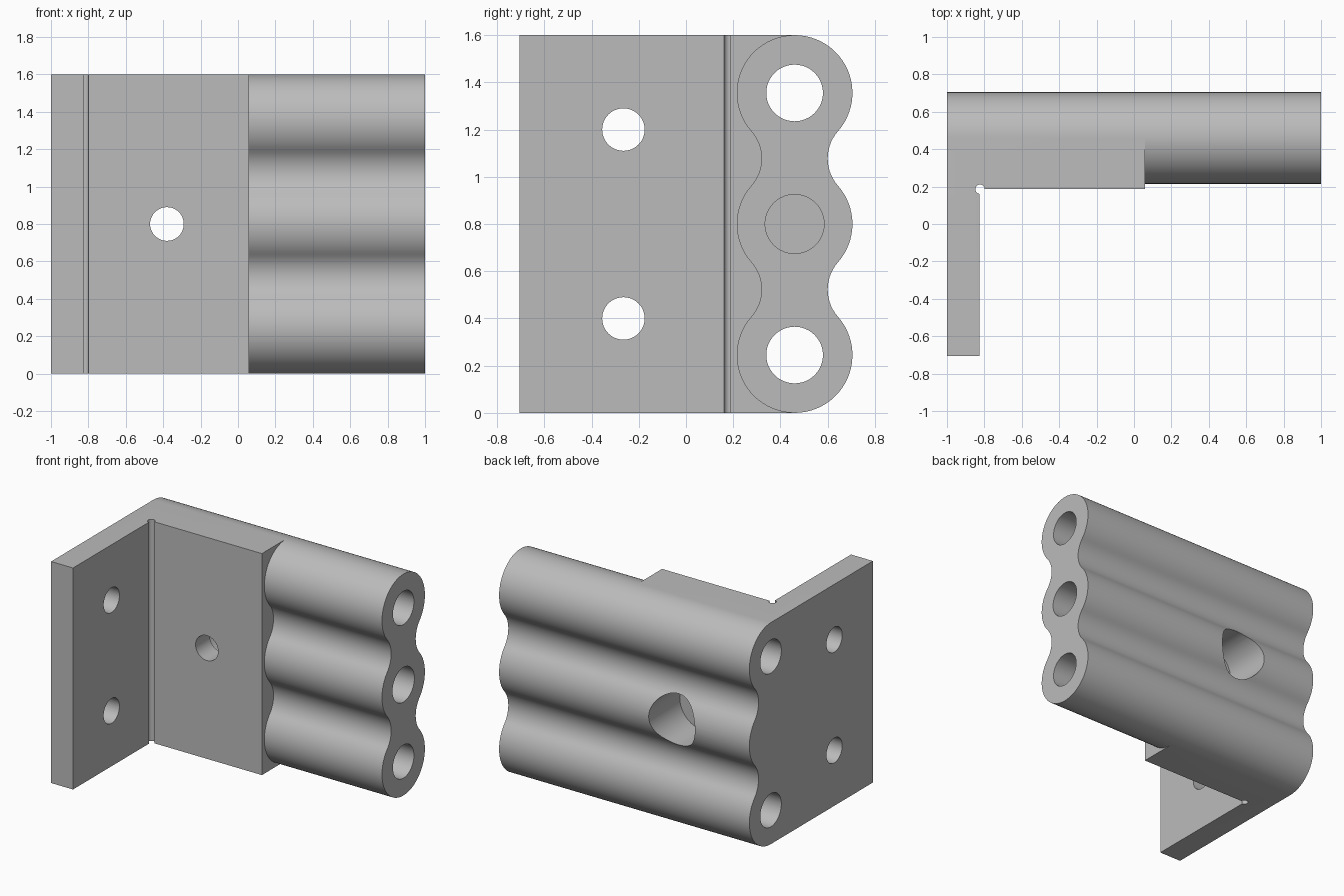
import bpy, bmesh
from math import cos, sin, atan2, hypot, radians, pi

if "Cube" in bpy.data.objects:
    bpy.data.objects.remove(bpy.data.objects["Cube"], do_unlink=True)

HEIGHT, DEPTH = 1.6, 0.705
AXIS_Y, LOBE_R = 0.46, 0.245
LOBES = [HEIGHT - LOBE_R, HEIGHT / 2, LOBE_R]
WAIST = 0.14
STEP_X, FLANGE_X, PLATE_Y = 0.06, -0.825, 0.187

grey = bpy.data.materials.new("machined_grey")
grey.use_nodes = True
colour = (0.5, 0.5, 0.5, 1)
grey.diffuse_color = colour
grey.node_tree.nodes["Principled BSDF"].inputs["Base Color"].default_value = colour


def arc(cw, cz, r, start, end, n):
    """Points on an arc, without its last point."""
    step = (end - start) / n
    return [(cw + r * cos(start + step * i), cz + r * sin(start + step * i)) for i in range(n)]


# Half outline of the wavy bar: three lobes joined by tangent hollows
gap = (LOBES[0] - LOBES[1]) / 2
hollow_r = (LOBE_R**2 - WAIST**2 - gap**2) / (2 * (WAIST - LOBE_R))
hollow_w = WAIST + hollow_r
a = atan2(gap, hollow_w)
half = arc(0, LOBES[0], LOBE_R, pi / 2, -a, 24)
half += arc(hollow_w, LOBES[0] - gap, hollow_r, pi - a, pi + a, 14)
half += arc(0, LOBES[1], LOBE_R, a, -a, 16)
half += arc(hollow_w, LOBES[1] - gap, hollow_r, pi - a, pi + a, 14)
half += arc(0, LOBES[2], LOBE_R, a, -pi / 2, 24)
half.append((0, 0))

# Body: deep block with a wavy back, continued as the wavy bar
bm = bmesh.new()


def ring(x, points):
    return [bm.verts.new((x, y, z)) for y, z in points]


def strip(first, second):
    for i in range(len(first) - 1):
        bm.faces.new((first[i], first[i + 1], second[i + 1], second[i]))


back_pts = [(AXIS_Y + w, z) for w, z in half]
front_pts = [(AXIS_Y - w, z) for w, z in half[1:-1]]
corner_pts = [(-DEPTH, 0), (-DEPTH, HEIGHT)]
back = [ring(x, back_pts) for x in (-1, STEP_X, 1)]
front = [[b[0]] + ring(x, front_pts) + [b[-1]] for x, b in zip((STEP_X, 1), back[1:])]
corners = [ring(x, corner_pts) for x in (-1, STEP_X)]

strip(back[0], back[1])
strip(back[1], back[2])
strip(front[0], front[1])
strip([back[0][-1]] + corners[0] + [back[0][0]], [back[1][-1]] + corners[1] + [back[1][0]])
bm.faces.new(back[0] + corners[0])
bm.faces.new(front[0] + corners[1])
bm.faces.new(back[2] + front[1][-2:0:-1])
bmesh.ops.recalc_face_normals(bm, faces=bm.faces)
mesh = bpy.data.meshes.new("bracket_body")
bm.to_mesh(mesh)
bm.free()
body = bpy.data.objects.new("bracket_body", mesh)
bpy.context.collection.objects.link(body)
mesh.materials.append(grey)


def cut(cutter):
    """Subtract the cutter from the body and remove it."""
    cutter.hide_render = True
    cutter.data.materials.append(grey)
    mod = body.modifiers.new("cut", "BOOLEAN")
    mod.operation, mod.solver, mod.object = "DIFFERENCE", "EXACT", cutter
    bpy.ops.object.select_all(action="DESELECT")
    body.select_set(True)
    bpy.context.view_layer.objects.active = body
    bpy.ops.object.modifier_apply(modifier=mod.name)
    bpy.data.objects.remove(cutter, do_unlink=True)


def drill(axis, centre, radius, length):
    turn = {"x": (0, pi / 2, 0), "y": (pi / 2, 0, 0), "z": (0, 0, 0)}[axis]
    bpy.ops.mesh.primitive_cylinder_add(vertices=48, radius=radius, depth=length,
                                        location=centre, rotation=turn)
    cut(bpy.context.object)


# Open corner that leaves the flange and the mounting plate
x0, x1, y0 = FLANGE_X, 1.5, -1
bpy.ops.mesh.primitive_cube_add(size=1, location=((x0 + x1) / 2, (y0 + PLATE_Y) / 2, HEIGHT / 2))
pocket = bpy.context.object
pocket.scale = (x1 - x0, PLATE_Y - y0, HEIGHT + 0.4)
cut(pocket)

# Relief groove in the inner corner
drill("z", (FLANGE_X + 0.002, PLATE_Y - 0.001, HEIGHT / 2), 0.025, 2)

# Long bores, and the shallow blind bore between them
for z in (LOBES[0], LOBES[2]):
    drill("x", (0, AXIS_Y, z), 0.12, 3)
drill("x", (1, AXIS_Y, LOBES[1]), 0.125, 0.34)

# Flange screw holes
for z in (0.4, 1.2):
    drill("x", (-0.9, -0.265, z), 0.09, 0.5)

# Plate screw hole with a counterbore from the back
drill("y", (-0.38, 0.25, LOBES[1]), 0.09, 0.5)
drill("y", (-0.38, 0.85, LOBES[1]), 0.185, 1.0)

bpy.ops.object.select_all(action="DESELECT")
body.select_set(True)
bpy.context.view_layer.objects.active = body
bpy.ops.object.shade_smooth_by_angle(angle=radians(30))
